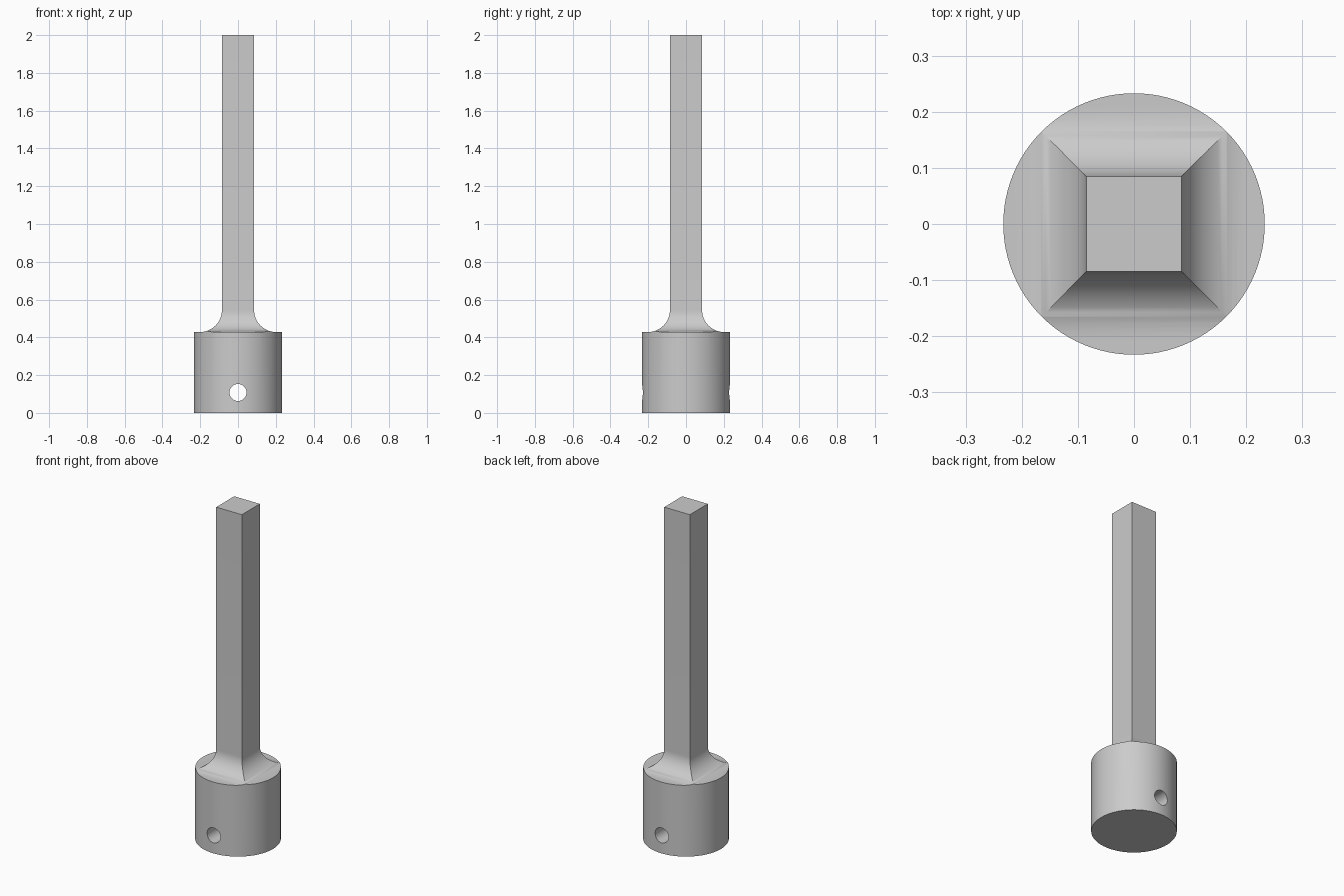
import bpy, bmesh
from math import sin, cos, pi, radians

cube = bpy.data.objects.get("Cube")
if cube:
    bpy.data.objects.remove(cube, do_unlink=True)

BODY_R, SHOULDER_Z, TOP_Z = 0.233, 0.428, 2.0
SHAFT, FILLET = 0.085, 0.117
HOLE_R, HOLE_Z = 0.045, 0.108

steel = bpy.data.materials.new("steel_grey")
steel.use_nodes = True
steel.diffuse_color = (0.6, 0.6, 0.6, 1)
steel.node_tree.nodes["Principled BSDF"].inputs["Base Color"].default_value = (0.6, 0.6, 0.6, 1)


def square_loft(name, profile):
    """Stack square rings of (half width, height) into a closed solid."""
    bm = bmesh.new()
    rings = [[bm.verts.new((sx * w, sy * w, z))
              for sx, sy in ((-1, -1), (1, -1), (1, 1), (-1, 1))] for w, z in profile]
    for a, b in zip(rings, rings[1:]):
        for i in range(4):
            j = (i + 1) % 4
            bm.faces.new((a[i], a[j], b[j], b[i]))
    bm.faces.new(rings[0][::-1])
    bm.faces.new(rings[-1])
    mesh = bpy.data.meshes.new(name)
    bm.to_mesh(mesh)
    bm.free()
    mesh.materials.append(steel)
    obj = bpy.data.objects.new(name, mesh)
    bpy.context.collection.objects.link(obj)
    return obj


def round_cut(target, operation, sides, **cylinder):
    """Apply a boolean with a temporary cylinder."""
    bpy.ops.mesh.primitive_cylinder_add(vertices=sides, **cylinder)
    cutter = bpy.context.object
    cutter.hide_render = True
    cutter.data.materials.append(steel)
    mod = target.modifiers.new("cut", 'BOOLEAN')
    mod.operation, mod.object, mod.solver = operation, cutter, 'EXACT'
    bpy.ops.object.select_all(action='DESELECT')
    bpy.context.view_layer.objects.active = target
    target.select_set(True)
    bpy.ops.object.modifier_apply(modifier=mod.name)
    bpy.data.objects.remove(cutter, do_unlink=True)


# Square shaft flaring through concave fillets into a wide block
steps = 20
arc = [(SHAFT + FILLET * (1 - sin(t)), SHOULDER_Z + FILLET * (1 - cos(t)))
       for t in (pi / 2 * i / steps for i in range(steps + 1))]
profile = [(0.3, -0.1), (0.3, SHOULDER_Z)] + arc + [(SHAFT, TOP_Z)]
driver = square_loft("square_shaft_with_round_base", profile)

# Trim the block to a round base, then drill the cross hole
round_cut(driver, 'INTERSECT', 96, radius=BODY_R, depth=3, location=(0, 0, 1.5))
round_cut(driver, 'DIFFERENCE', 48, radius=HOLE_R, depth=1,
          location=(0, 0, HOLE_Z), rotation=(pi / 2, 0, 0))

bpy.ops.object.shade_smooth_by_angle(angle=radians(30))
